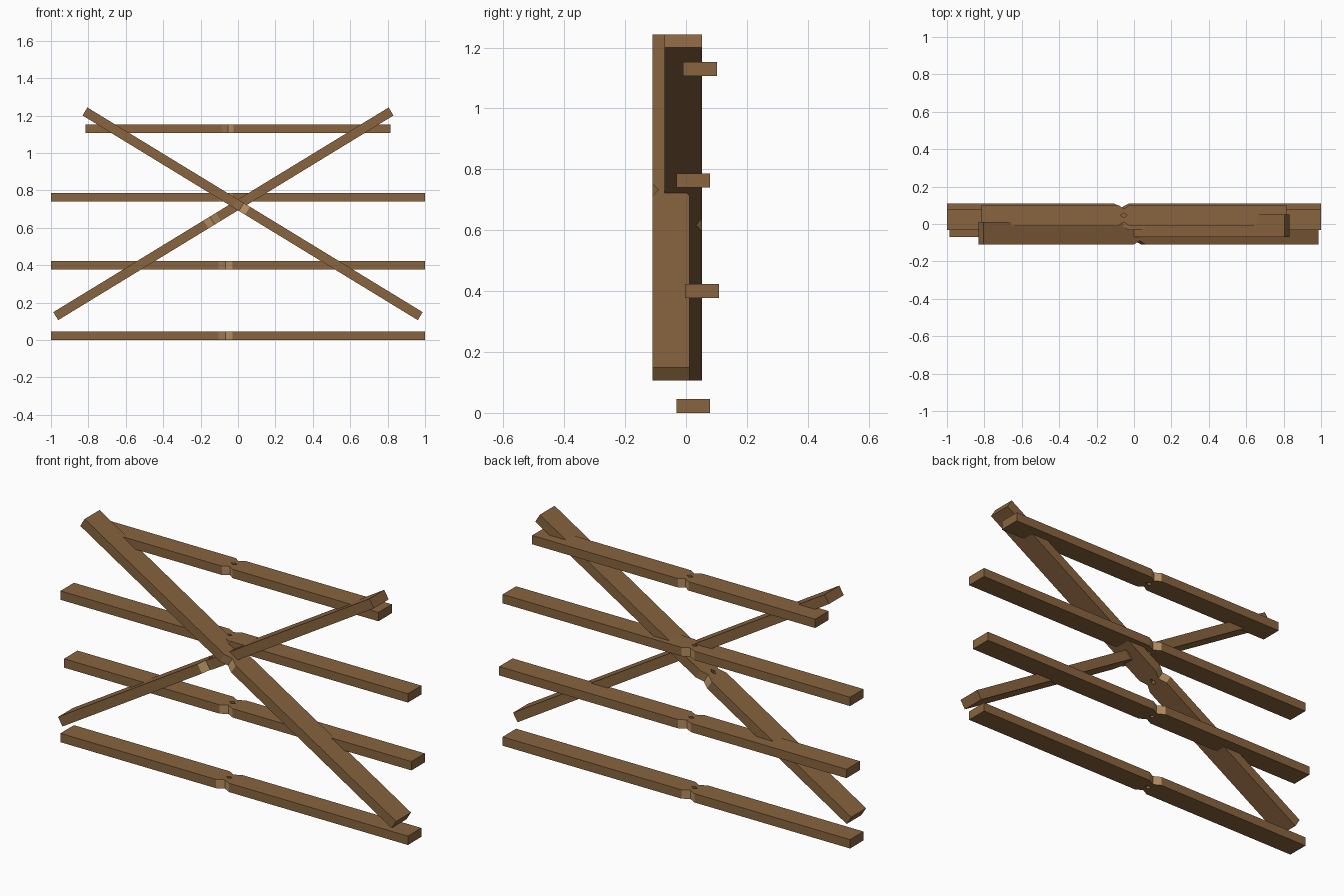
import bpy, bmesh, math

cube = bpy.data.objects.get("Cube")
if cube:
    bpy.data.objects.remove(cube, do_unlink=True)


def make_material(name, rgb):
    mat = bpy.data.materials.new(name)
    mat.use_nodes = True
    color = (*rgb, 1)
    mat.diffuse_color = color
    bsdf = next(n for n in mat.node_tree.nodes if n.type == 'BSDF_PRINCIPLED')
    bsdf.inputs["Base Color"].default_value = color
    return mat


wood = make_material("brown wood", (0.25, 0.128, 0.049))
fresh_cut = make_material("pale cut wood", (0.46, 0.27, 0.115))


def make_plank(name, center, length, width, thick, angle=0):
    """Plank with a V notch on both long edges and a diamond nail hole between."""
    h, w = length / 2, width / 2
    mid, gap = -0.067 * h, 0.037 * h
    apex, hole_x, hole_y = w - 0.02, 0.018, 0.012
    bm = bmesh.new()

    def vert(x, y):
        return bm.verts.new((x, y, -thick / 2))

    # shared seam between the two halves, interrupted by the nail hole
    seam = [vert(mid, y) for y in (-apex, -hole_y, hole_y, apex)]
    for side in (-1, 1):
        end, lip = side * h, mid + side * gap
        outline = [vert(lip, -w), vert(end, -w), vert(end, w), vert(lip, w)]
        inner = vert(mid + side * hole_x, 0)
        bm.faces.new([seam[0], *outline, seam[3], seam[2], inner, seam[1]])

    # thicken the outline into a solid board
    result = bmesh.ops.extrude_face_region(bm, geom=bm.faces[:], use_keep_orig=True)
    top = [g for g in result["geom"] if isinstance(g, bmesh.types.BMVert)]
    bmesh.ops.translate(bm, verts=top, vec=(0, 0, thick))
    bmesh.ops.recalc_face_normals(bm, faces=bm.faces[:])

    # pale wood on the slanted notch walls
    for f in bm.faces:
        c, n = f.calc_center_median(), f.normal
        slanted = abs(n.x) > 0.1 and abs(n.y) > 0.1
        f.material_index = int(slanted and abs(c.y) > w / 2)

    mesh = bpy.data.meshes.new(name)
    bm.to_mesh(mesh)
    bm.free()
    mesh.materials.append(wood)
    mesh.materials.append(fresh_cut)
    obj = bpy.data.objects.new(name, mesh)
    obj.location = center
    obj.rotation_euler.y = angle
    bpy.context.collection.objects.link(obj)


# horizontal rails, bottom to top
rails = [("bottom_rail", 0.024, 0.023, 2.0), ("lower_rail", 0.053, 0.4, 2.0),
         ("upper_rail", 0.024, 0.764, 2.0), ("top_rail", 0.046, 1.129, 1.63)]
for name, y, z, length in rails:
    make_plank(name, (0, y, z), length, 0.111, 0.046)

# crossed braces
tilt = math.radians(31.4)
make_plank("front_brace", (0.078, -0.049, 0.675), 2.1, 0.122, 0.05, tilt)
make_plank("rear_brace", (-0.078, -0.009, 0.675), 2.1, 0.122, 0.05, -tilt)
